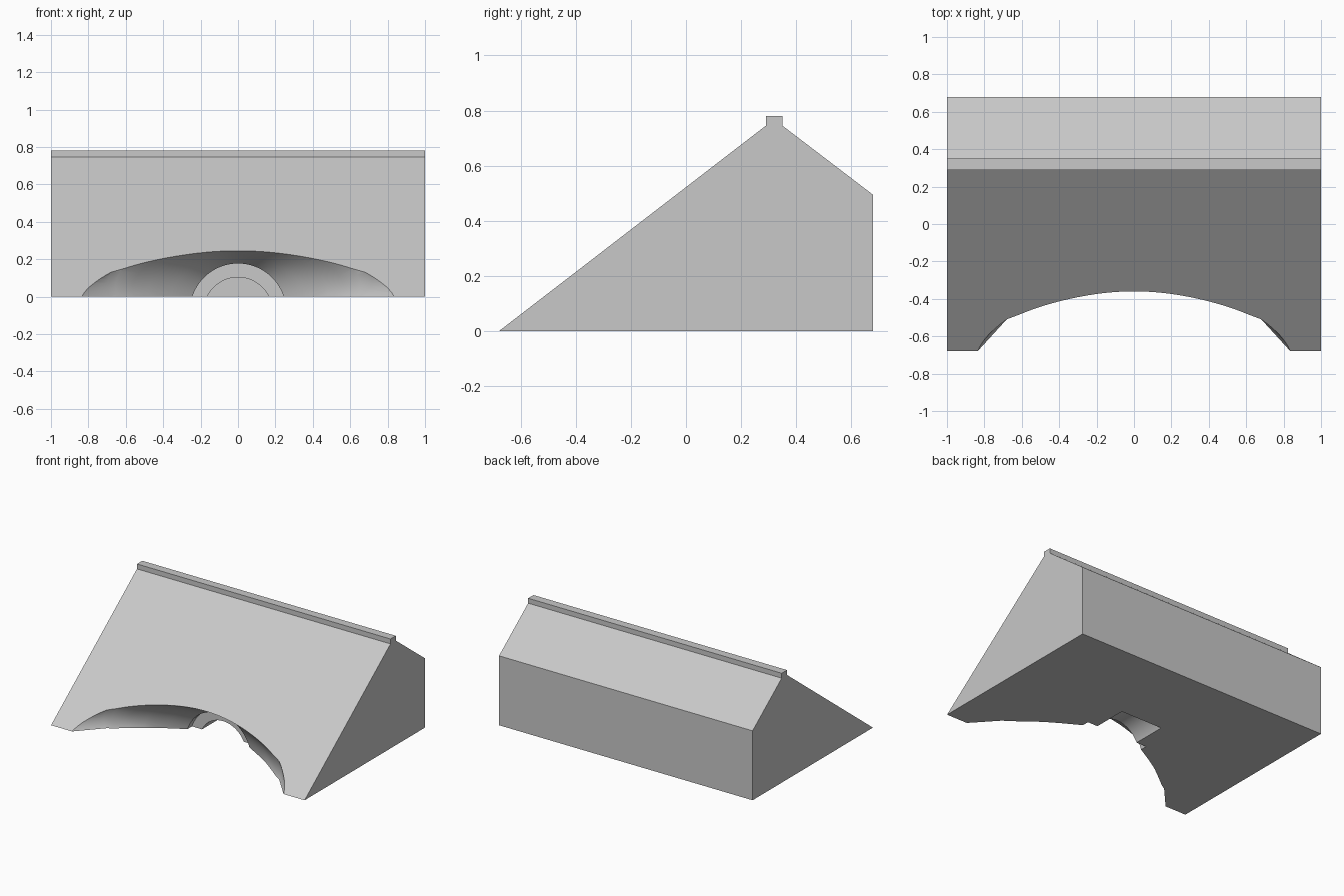
import bpy, bmesh, math

if "Cube" in bpy.data.objects:
    bpy.data.objects.remove(bpy.data.objects["Cube"], do_unlink=True)

grey = bpy.data.materials.new("light_grey")
grey.use_nodes = True
grey.diffuse_color = (0.58, 0.58, 0.58, 1)
grey.node_tree.nodes["Principled BSDF"].inputs["Base Color"].default_value = (0.58, 0.58, 0.58, 1)


def loft(name, rings):
    """Closed solid joining rings that share a point count."""
    bm = bmesh.new()
    loops = [[bm.verts.new(p) for p in ring] for ring in rings]
    for a, b in zip(loops, loops[1:]):
        for i in range(len(a)):
            j = (i + 1) % len(a)
            bm.faces.new((a[i], a[j], b[j], b[i]))
    bm.faces.new(loops[0])
    bm.faces.new(loops[-1])
    bmesh.ops.recalc_face_normals(bm, faces=bm.faces)
    mesh = bpy.data.meshes.new(name)
    bm.to_mesh(mesh)
    bm.free()
    mesh.materials.append(grey)
    obj = bpy.data.objects.new(name, mesh)
    bpy.context.collection.objects.link(obj)
    return obj


# Wedge body with a narrow ridge rib, as a side profile (y, z)
profile = [(-0.678, 0), (0.29, 0.745), (0.29, 0.78), (0.35, 0.78),
           (0.35, 0.745), (0.678, 0.495), (0.678, 0)]
body = loft("wedge_body", [[(x, y, z) for y, z in profile] for x in (-1, 1)])

# Flared horn mouth and stepped throat: y, half width, centre height, half height
sections = [(-0.75, 0.92, 0.065, 0.28), (-0.678, 0.858, 0.065, 0.28),
            (-0.51, 0.70, 0.065, 0.28), (-0.485, 0.655, 0.055, 0.27),
            (-0.42, 0.565, 0.04, 0.24), (-0.36, 0.48, 0.02, 0.225),
            (-0.29, 0.37, -0.03, 0.24), (-0.22, 0.257, -0.08, 0.257),
            (-0.17, 0.257, -0.08, 0.257), (-0.17, 0.183, -0.08, 0.183),
            (0.075, 0.183, -0.08, 0.183)]
STEPS = 96
angles = [2 * math.pi * (i + 0.5) / STEPS for i in range(STEPS)]
cutter = loft("horn_cutter", [[(a * math.cos(t), y, c + b * math.sin(t)) for t in angles]
                              for y, a, c, b in sections])
cutter.hide_render = True

# Carve the horn and discard the cutter
cut = body.modifiers.new("horn", "BOOLEAN")
cut.operation = "DIFFERENCE"
cut.solver = "EXACT"
cut.object = cutter
bpy.ops.object.select_all(action="DESELECT")
body.select_set(True)
bpy.context.view_layer.objects.active = body
bpy.ops.object.modifier_apply(modifier=cut.name)
bpy.data.objects.remove(cutter, do_unlink=True)
bpy.ops.object.shade_smooth_by_angle(angle=math.radians(25))
